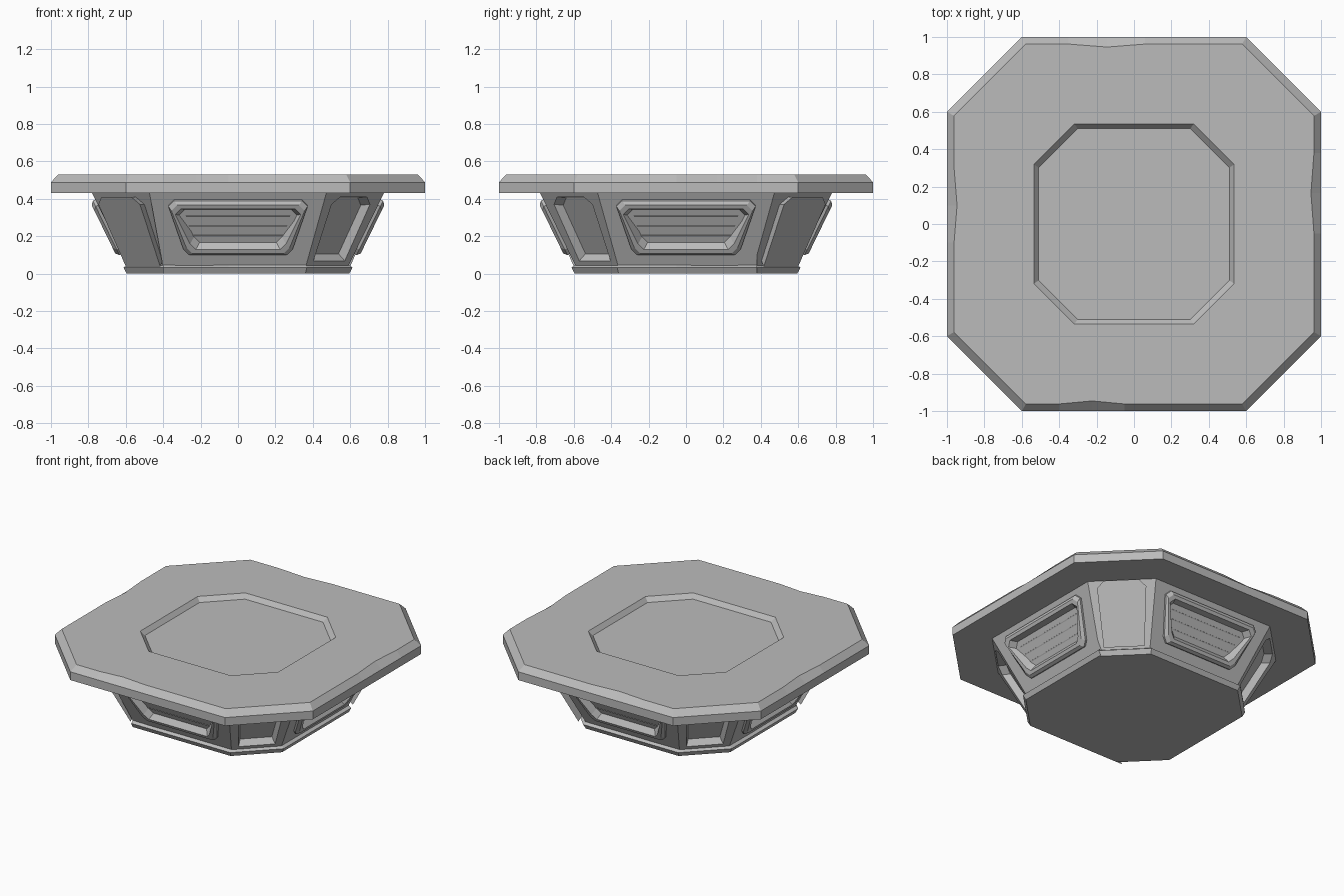
import bpy, bmesh, math
from mathutils import Vector, Matrix

if "Cube" in bpy.data.objects:
    bpy.data.objects.remove(bpy.data.objects["Cube"])

# Single stone grey
grey = bpy.data.materials.new("stone_grey")
grey.use_nodes = True
GREY = (0.5, 0.5, 0.5, 1)
grey.diffuse_color = GREY
grey.node_tree.nodes["Principled BSDF"].inputs["Base Color"].default_value = GREY


def loft(name, rings):
    """Closed shell through rings of equal point count, capped at both ends."""
    bm = bmesh.new()
    loops = [[bm.verts.new(p) for p in ring] for ring in rings]
    n = len(loops[0])
    for a, b in zip(loops, loops[1:]):
        for i in range(n):
            j = (i + 1) % n
            bm.faces.new((a[i], a[j], b[j], b[i]))
    bm.faces.new(loops[0][::-1])
    bm.faces.new(loops[-1])
    bmesh.ops.recalc_face_normals(bm, faces=bm.faces)
    mesh = bpy.data.meshes.new(name)
    bm.to_mesh(mesh)
    bm.free()
    mesh.materials.append(grey)
    obj = bpy.data.objects.new(name, mesh)
    bpy.context.collection.objects.link(obj)
    return obj


# Worn spots per straight side: start and end along the side
CHIPS = [(-0.4, -0.05), (-0.05, 0.38), (-0.06, 0.35), (-0.3, 0.1)]


def octagon(apothem, corner, z, chip=0.0, scale=1.0):
    """Octagon ring; each straight side carries a shallow worn spot."""
    pts = []
    for k, (s, e) in enumerate(CHIPS):
        turn = Matrix.Rotation(k * math.pi / 2, 3, 'Z')
        s, e = s * scale, e * scale
        m = (s + e) / 2
        for x, inset in ((-corner, 0), (s, 0), (m, chip), (e, 0), (corner, 0)):
            pts.append(turn @ Vector((x, inset - apothem, z)))
    return pts


# Table slab with bevelled rim and sunken centre
loft("top_slab", [
    octagon(1, 0.6, 0.43),
    octagon(1, 0.6, 0.488),
    octagon(0.962, 0.578, 0.53, 0.016),
    octagon(0.535, 0.318, 0.53, 0.0, 0.6),
    octagon(0.51, 0.302, 0.5, 0.0, 0.6),
])

# Foot plinth
loft("foot_plinth", [
    octagon(0.595, 0.36, 0),
    octagon(0.612, 0.368, 0.032),
    octagon(0.592, 0.36, 0.046, 0.006),
])

# Flared body
Z0, Z1 = 0.03, 0.44
A0, A1, C0, C1 = 0.585, 0.785, 0.36, 0.475
body = loft("body", [octagon(A0, C0, Z0), octagon(A1, C1, Z1)])


def on_side(k, u, z, d):
    """Point on body side k, u along it, at height z, d out along its normal."""
    lo, hi = (A0, A1) if k % 2 == 0 else ((A0 + C0) / 2**0.5, (A1 + C1) / 2**0.5)
    slope = (hi - lo) / (Z1 - Z0)
    length = math.hypot(1, slope)
    r = lo + (z - Z0) * slope + d / length
    return Matrix.Rotation(k * math.pi / 4, 3, 'Z') @ Vector((u, -r, z - d * slope / length))


def vent_outline(k, inset, d):
    wt, wb, zt, zb, c = 0.372 - inset, 0.292 - inset, 0.395 - inset, 0.105 + inset, 0.03
    half = [(wb - c, zb), (wb, zb + c), (wt, zt - c), (wt - c, zt)]
    full = half + [(-u, z) for u, z in reversed(half)]
    return [on_side(k, u, z, d) for u, z in full]


def panel_outline(k, inset, d):
    wb, wt, zt, zb = 0.118 - inset, 0.145 - inset, 0.41 - 1.6 * inset, 0.068 + inset
    half = [(wb, zb), (wt, zt - 0.04), (wt - 0.045, zt)]
    full = half + [(-u, z) for u, z in reversed(half)]
    return [on_side(k, u, z, d) for u, z in full]


# Cut vent openings on straight sides and sunken panels on diagonal sides
for k in range(8):
    if k % 2 == 0:
        rings = [vent_outline(k, 0.025, 0.05), vent_outline(k, 0.025, -0.09)]
    else:
        rings = [panel_outline(k, -0.012, 0.04), panel_outline(k, 0.0, 0),
                 panel_outline(k, 0.016, -0.045)]
    cutter = loft("cutter", rings)
    cutter.hide_render = True
    mod = body.modifiers.new("cut", 'BOOLEAN')
    mod.operation, mod.solver, mod.object = 'DIFFERENCE', 'EXACT', cutter
    bpy.context.view_layer.objects.active = body
    bpy.ops.object.modifier_apply(modifier=mod.name)
    bpy.data.objects.remove(cutter)

# Raised vent frames with louvres
for k, side in zip((0, 2, 4, 6), ("front", "left", "back", "right")):
    loft(side + "_vent_frame", [
        vent_outline(k, 0, -0.01),
        vent_outline(k, 0, 0.014),
        vent_outline(k, 0.016, 0.03),
        vent_outline(k, 0.036, 0.03),
        vent_outline(k, 0.062, -0.02),
        vent_outline(k, 0.066, -0.075),
    ])
    for i in range(4):
        z = 0.15 + i * 0.052
        w = 0.232 + (z - 0.15) * 0.3
        # Slat section: slopes down towards the outside
        section = [(z + 0.03, -0.08), (z - 0.002, -0.008),
                   (z - 0.014, -0.012), (z + 0.014, -0.08)]
        loft(f"{side}_slat_{i + 1}", [[on_side(k, s * w, sz, d) for sz, d in section]
                                      for s in (-1, 1)])
